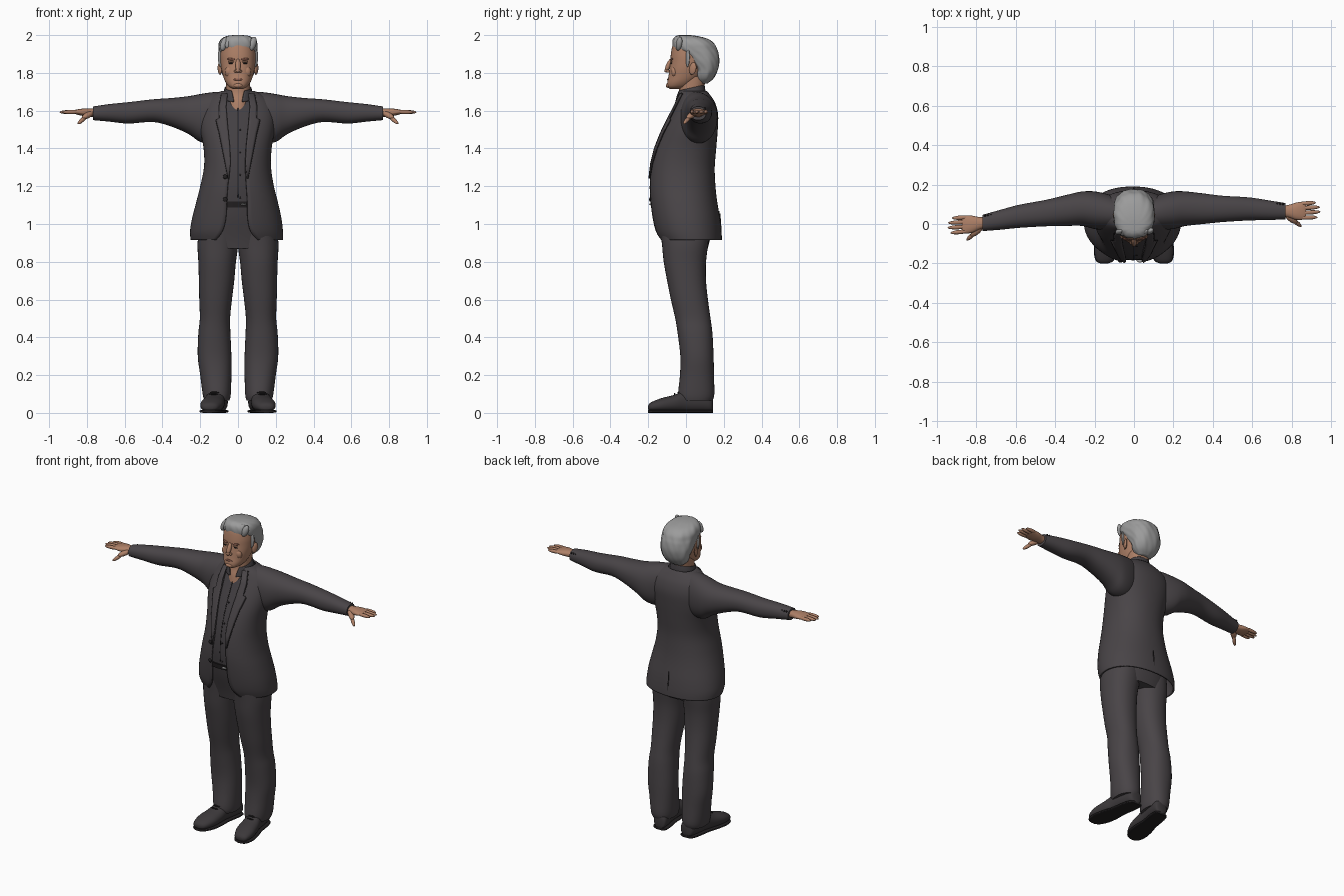
import bpy, bmesh, math
from mathutils import Vector, Matrix

cube = bpy.data.objects.get("Cube")
if cube:
    bpy.data.objects.remove(cube, do_unlink=True)


def material(name, r, g, b):
    m = bpy.data.materials.new(name)
    m.use_nodes = True
    m.diffuse_color = (r, g, b, 1)
    m.node_tree.nodes["Principled BSDF"].inputs["Base Color"].default_value = (r, g, b, 1)
    return m


SUIT = material("charcoal suit", .066, .058, .063)
SHIRT = material("dark shirt", .056, .05, .055)
SHOE = material("shoe leather", .045, .04, .043)
SKIN = material("skin", .42, .215, .135)
LIP = material("lips", .27, .115, .08)
HAIR = material("grey hair", .33, .33, .33)
DARK = material("dark trim", .016, .014, .015)
METAL = material("buckle metal", .4, .4, .4)


def finish(name, bm, mat, angle=50):
    mesh = bpy.data.meshes.new(name)
    bm.to_mesh(mesh)
    bm.free()
    mesh.materials.append(mat)
    for p in mesh.polygons:
        p.use_smooth = True
    mesh.set_sharp_from_angle(angle=math.radians(angle))
    ob = bpy.data.objects.new(name, mesh)
    bpy.context.scene.collection.objects.link(ob)
    return ob


def smooth(rings, steps=4):
    """Spline through rings of (station, a_min, a_max, b_min, b_max, gap)."""
    out = []
    last = len(rings) - 1
    for i in range(last):
        four = [rings[max(0, min(last, i + k))] for k in (-1, 0, 1, 2)]
        for s in range(steps):
            t = s / steps
            out.append([b + .5 * t * (c - a + t * (2*a - 5*b + 4*c - d + t * (3*(b - c) + d - a)))
                        for a, b, c, d in zip(*four)])
    return out + [list(rings[-1])]


def loft(name, rings, mat, axis="z", e=2.2, n=36, move=None, ripple=0, thick=0):
    """Skin superellipse sections along an axis; a sixth ring value opens the front."""
    bm = bmesh.new()
    rows = []
    for r in smooth(rings):
        t, a0, a1, b0, b1 = r[:5]
        ca, cb, ra, rb = (a0 + a1) / 2, (b0 + b1) / 2, (a1 - a0) / 2, (b1 - b0) / 2
        start = math.asin(min(1, max(0, r[5]) / ra) ** (e / 2)) if len(r) > 5 else 0
        count = n + 1 if start else n
        row = []
        for k in range(count):
            ang = start + (2 * math.pi - 2 * start) * k / n
            s, c = math.sin(ang), -math.cos(ang)
            f = 1 + ripple * math.sin(11 * ang + 25 * t) * math.sin(40 * t + 3 * ang)
            a = ca + f * ra * math.copysign(abs(s) ** (2 / e), s)
            b = cb + f * rb * math.copysign(abs(c) ** (2 / e), c)
            p = {"z": (a, b, t), "x": (t, a, b), "y": (a, t, b)}[axis]
            row.append(bm.verts.new(move(Vector(p)) if move else p))
        rows.append(row)
    size = len(rows[0])
    is_open = size > n
    for lo, hi in zip(rows, rows[1:]):
        for k in range(size - 1 if is_open else size):
            j = (k + 1) % size
            bm.faces.new((lo[k], lo[j], hi[j], hi[k]))
    if not is_open:
        bm.faces.new(rows[0][::-1])
        bm.faces.new(rows[-1])
        bmesh.ops.recalc_face_normals(bm, faces=bm.faces[:])
    ob = finish(name, bm, mat)
    if thick:
        mod = ob.modifiers.new("thickness", "SOLIDIFY")
        mod.thickness, mod.offset = thick, -1
    return ob


def front_y(rings, z, x, e=2.2):
    """Depth of a lofted part's front at a height and sideways position."""
    dense = smooth(rings)
    for lo, hi in zip(dense, dense[1:]):
        if lo[0] <= z <= hi[0]:
            t = (z - lo[0]) / (hi[0] - lo[0])
            _, a0, a1, b0, b1 = [p + (q - p) * t for p, q in zip(lo, hi)][:5]
            u = min(1, abs(x - (a0 + a1) / 2) / ((a1 - a0) / 2))
            return (b0 + b1) / 2 - (b1 - b0) / 2 * (1 - u ** e) ** (1 / e)
    return rings[-1][3]


def blob(name, start, end, wide, deep, mat):
    """Ellipsoid stretched between two points."""
    a, b = Vector(start), Vector(end)
    turn = (b - a).to_track_quat("Z", "Y").to_matrix().to_4x4()
    size = Matrix.Diagonal((wide, deep, (b - a).length / 2, 1))
    bm = bmesh.new()
    bmesh.ops.create_uvsphere(bm, u_segments=16, v_segments=10, radius=1,
                              matrix=Matrix.Translation((a + b) / 2) @ turn @ size)
    return finish(name, bm, mat)


def front_strip(name, rows, body, lift, mat, thick=.006):
    """Thin strip lying on a body's front; rows are (height, x_start, x_end)."""
    bm = bmesh.new()
    grid = [[bm.verts.new((x, front_y(body, z, x) - lift, z))
             for x in [a + (b - a) * k / 4 for k in range(5)]] for z, a, b in rows]
    for lo, hi in zip(grid, grid[1:]):
        for k in range(4):
            bm.faces.new((lo[k], lo[k + 1], hi[k + 1], hi[k]))
    bmesh.ops.recalc_face_normals(bm, faces=bm.faces[:])
    ob = finish(name, bm, mat)
    mod = ob.modifiers.new("thickness", "SOLIDIFY")
    mod.thickness, mod.offset = thick, 0
    return ob


# Jacket body, open down the front
jacket = [(.915, -.25, .238, -.145, .19, .11), (.96, -.254, .238, -.165, .188, .075),
          (1.03, -.243, .23, -.18, .18, .058), (1.12, -.22, .21, -.192, .165, .055),
          (1.2, -.2, .19, -.196, .156, .05), (1.3, -.18, .175, -.188, .152, .042),
          (1.4, -.182, .178, -.165, .16, .045), (1.5, -.2, .195, -.125, .168, .055),
          (1.58, -.2, .2, -.085, .17, .062), (1.64, -.18, .18, -.055, .155, .065),
          (1.68, -.14, .14, -.038, .13, .06), (1.705, -.085, .085, -.03, .11, .05)]
loft("jacket_body", jacket, SUIT, n=56, thick=.01)

# Shirt under the jacket, a slightly shrunken copy of its sections
shirt = [(z, a + .015, b - .015, c + .013, d - .015) for z, a, b, c, d, _ in jacket[3:-1]]
loft("shirt", shirt, SHIRT, n=48)
heights = [1.14 + .06 * k for k in range(9)]
front_strip("shirt_placket", [(z, -.002, .002) for z in heights], shirt, .001, DARK, .003)
for z in heights[::2]:
    y = front_y(shirt, z, .012)
    blob("shirt_button", (.012, y - .004, z), (.012, y + .002, z), .005, .005, DARK)

# Lapels, jacket buttons and the back vent
for side in (-1, 1):
    edge = [(1.24, .047, .05), (1.32, .04, .066), (1.4, .042, .082), (1.48, .05, .098),
            (1.55, .057, .116), (1.56, .057, .098), (1.62, .063, .1), (1.69, .055, .085)]
    front_strip("lapel", [(z, side * a, side * b) for z, a, b in edge], jacket, .005, SUIT)
    front_strip("lapel_edge", [(z, side * b, side * (b + .004)) for z, _, b in edge],
                jacket, .003, DARK, .003)
for z in (1.25, 1.13):
    y = front_y(jacket, z, -.068)
    blob("jacket_button", (-.068, y - .008, z), (-.068, y + .002, z), .012, .012, DARK)
blob("back_vent", (0, .187, .92), (0, .178, 1.07), .003, .004, DARK)

# Trousers, belt and buckle
hips = [(.87, -.2, .2, -.115, .115), (.93, -.215, .21, -.13, .13),
        (1.03, -.21, .2, -.16, .15), (1.11, -.2, .19, -.178, .145)]
loft("trouser_seat", hips, SUIT, n=48)
loft("belt", [(1.088, -.202, .192, -.181, .145), (1.118, -.202, .192, -.184, .145)], DARK, n=48)
blob("belt_buckle", (.015, -.186, 1.104), (.045, -.186, 1.104), .009, .005, METAL)

leg = [(.065, .045, .178, -.035, .14), (.1, .038, .187, -.042, .15), (.2, .035, .2, -.032, .148),
       (.3, .035, .213, -.03, .146), (.42, .04, .21, -.044, .14), (.5, .042, .202, -.057, .13),
       (.6, .032, .205, -.08, .116), (.7, .02, .207, -.1, .106), (.8, .011, .21, -.118, .106),
       (.9, -.002, .214, -.128, .118), (1, 0, .2, -.14, .125)]
shoe = [(-.2, -.018, .018, .018, .04), (-.185, -.043, .043, .008, .056), (-.13, -.06, .06, .004, .078),
        (-.06, -.058, .058, .004, .096), (0, -.05, .05, .004, .12), (.08, -.05, .05, .004, .12),
        (.13, -.043, .043, .004, .1), (.142, -.025, .025, .01, .08)]
sole = [(y, a * 1.06, b * 1.06, 0, .016) for y, a, b, _, _ in shoe]
sleeve = [(.05, -.02, .12, 1.47, 1.7), (.13, -.03, .15, 1.43, 1.698), (.2, -.025, .165, 1.435, 1.688),
          (.26, -.01, .165, 1.475, 1.677), (.35, 0, .155, 1.515, 1.667), (.45, .01, .143, 1.54, 1.66),
          (.58, .018, .135, 1.532, 1.645), (.68, .02, .12, 1.542, 1.635), (.768, .024, .106, 1.55, 1.622)]
palm = [(.74, .04, .092, 1.565, 1.608), (.78, .034, .096, 1.568, 1.611), (.82, .022, .108, 1.572, 1.611),
        (.855, .022, .113, 1.58, 1.606), (.872, .03, .108, 1.585, 1.601)]
fingers = [(.102, .922, .108), (.079, .942, .086), (.055, .945, .062), (.032, .93, .034)]

for side, label in ((1, "left"), (-1, "right")):
    def limb(p):
        # The right arm swings a little further forward
        swing = .12 * max(0, p.x - .27) if side < 0 else 0
        return Vector((side * p.x, p.y - swing, p.z))

    def foot(p):
        # Toes turn outwards
        return Vector((side * (p.x + .127 - .16 * (p.y + .05)), p.y, p.z))

    loft(label + "_trouser_leg", leg, SUIT, move=lambda p: Vector((side * p.x, p.y, p.z)))
    loft(label + "_shoe", shoe, SHOE, "y", move=foot)
    loft(label + "_shoe_sole", sole, DARK, "y", e=4, move=foot)
    for y in (-.06, -.04, -.02):
        z = .1 - .4 * (-.06 - y)
        blob(label + "_shoe_lace", foot(Vector((-.025, y, z))), foot(Vector((.025, y, z))), .005, .005, DARK)
    loft(label + "_sleeve", sleeve, SUIT, "x", move=limb)
    loft(label + "_palm", palm, SKIN, "x", move=limb)
    for base, tip, out in fingers:
        blob(label + "_finger", limb(Vector((.835, base, 1.594))), limb(Vector((tip, out, 1.592))),
             .011, .011, SKIN)
    blob(label + "_thumb_base", limb(Vector((.765, .055, 1.593))), limb(Vector((.825, .005, 1.56))), .018, .016, SKIN)
    blob(label + "_thumb", limb(Vector((.8, .025, 1.572))), limb(Vector((.848, -.013, 1.53))), .011, .011, SKIN)
    for x in (.72, .735, .75):
        blob(label + "_cuff_button", limb(Vector((x, .1, 1.612))), limb(Vector((x + .01, .1, 1.612))),
             .006, .006, DARK)

# Neck and shirt collar
loft("neck", [(1.6, -.055, .055, -.06, .07), (1.65, -.06, .06, -.052, .08),
              (1.7, -.062, .062, -.038, .09), (1.78, -.065, .065, -.04, .11)], SKIN)
loft("shirt_collar", [(1.66, -.084, .084, -.058, .105, .022), (1.69, -.078, .078, -.052, .102, .028),
                      (1.715, -.07, .07, -.045, .098, .036)], SHIRT, thick=.006,
     move=lambda p: Vector((p.x, p.y, p.z + .22 * p.y)))

# Head
head = [(1.716, -.03, .03, -.088, -.02), (1.728, -.05, .05, -.099, .02), (1.75, -.066, .066, -.099, .05),
        (1.78, -.078, .078, -.093, .08), (1.82, -.088, .088, -.088, .1), (1.86, -.093, .093, -.083, .12),
        (1.9, -.094, .094, -.08, .13), (1.95, -.085, .085, -.07, .12), (1.975, -.06, .06, -.05, .1)]
loft("head", head, SKIN, n=40)
loft("hair", [(1.745, -.04, .04, .07, .115), (1.765, -.066, .066, .052, .14), (1.79, -.082, .082, .044, .158),
              (1.82, -.091, .091, .04, .17), (1.86, -.1, .1, .005, .177), (1.9, -.103, .103, -.035, .173),
              (1.925, -.104, .104, -.066, .165), (1.955, -.102, .102, -.073, .15),
              (1.98, -.088, .088, -.068, .115), (1.995, -.06, .06, -.052, .06),
              (2, -.025, .025, -.035, .02)], HAIR, n=64, ripple=.025)

# Nose, mouth, chin
blob("nose_bridge", (0, -.076, 1.876), (0, -.108, 1.806), .014, .013, SKIN)
blob("nose_tip", (0, -.088, 1.812), (0, -.115, 1.812), .013, .011, SKIN)
blob("mouth", (-.026, -.095, 1.765), (.026, -.095, 1.765), .005, .006, LIP)
blob("chin", (-.025, -.092, 1.733), (.025, -.092, 1.733), .015, .013, SKIN)

# Paired facial parts and the swept front locks
for side in (-1, 1):
    x = side * .036
    y = front_y(head, 1.85, x)
    blob("eye", (x - .014, y, 1.851), (x + .014, y, 1.851), .004, .004, DARK)
    blob("eyelid", (x - .017, y, 1.859), (x + .017, y, 1.859), .006, .005, SKIN)
    blob("eyebrow", (side * .014, y - .003, 1.871), (side * .06, y + .007, 1.874), .005, .006, LIP)
    blob("nostril_wing", (side * .013, -.085, 1.809), (side * .013, -.104, 1.809), .008, .008, SKIN)
    blob("cheek", (side * .045, -.065, 1.835), (side * .045, -.058, 1.775), .025, .018, SKIN)
    blob("ear", (side * .094, .03, 1.79), (side * .099, .042, 1.855), .009, .02, SKIN)
    blob("sideburn", (side * .091, .008, 1.83), (side * .094, .01, 1.93), .008, .016, HAIR)
for k in range(7):
    x = -.075 + .025 * k
    blob("front_lock", (x - .01, -.06 + 3 * x * x, 1.918 + .012 * (k % 2)), (x + .015, -.03, 1.99), .016, .02, HAIR)
